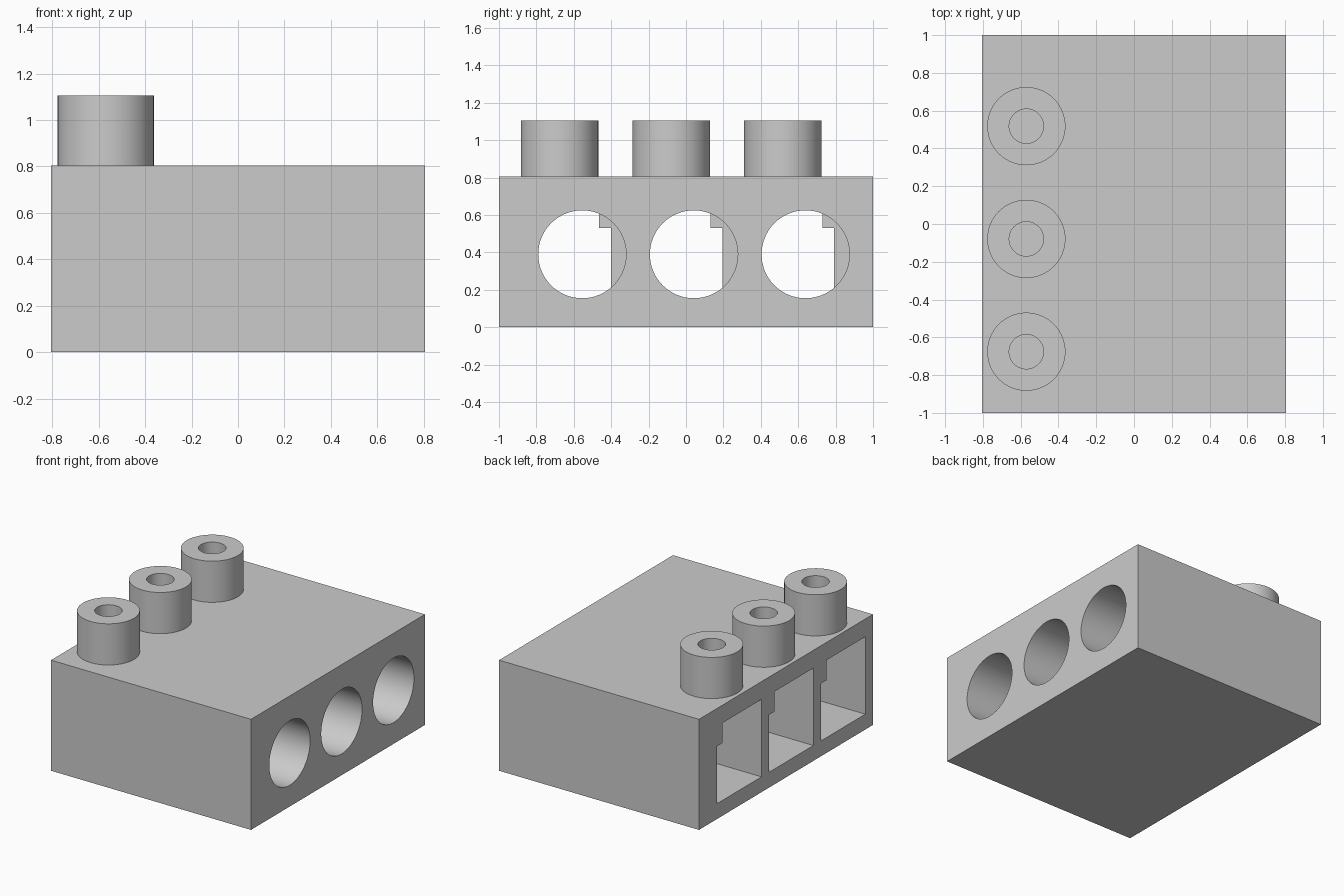
import bpy
import math
from mathutils import Matrix, Vector

cube = bpy.data.objects.get("Cube")
if cube:
    bpy.data.objects.remove(cube, do_unlink=True)

PITCH = 0.597            # spacing of the three terminals
HEIGHT = 0.805
STUD_X, STUD_R, STUD_TOP = -0.57, 0.207, 1.105
JOIN_X = 0.4             # depth where round entry meets square chamber

grey = bpy.data.materials.new("light_grey")
grey.use_nodes = True
grey.diffuse_color = (0.6, 0.6, 0.6, 1)
grey.node_tree.nodes["Principled BSDF"].inputs["Base Color"].default_value = (0.6, 0.6, 0.6, 1)


def box(name, low, high):
    low, high = Vector(low), Vector(high)
    bpy.ops.mesh.primitive_cube_add(size=1)
    ob = bpy.context.object
    ob.name = name
    ob.data.transform(Matrix.Translation((low + high) / 2) @ Matrix.Diagonal((*(high - low), 1)))
    ob.data.materials.append(grey)
    return ob


def cylinder(name, radius, start, end, sides=64):
    start, end = Vector(start), Vector(end)
    axis = end - start
    bpy.ops.mesh.primitive_cylinder_add(vertices=sides, radius=radius, depth=axis.length)
    ob = bpy.context.object
    ob.name = name
    turn = axis.to_track_quat('Z', 'Y').to_matrix().to_4x4()
    ob.data.transform(Matrix.Translation((start + end) / 2) @ turn)
    ob.data.materials.append(grey)
    return ob


def combine(target, other, operation):
    other.hide_render = True
    mod = target.modifiers.new(operation.lower(), 'BOOLEAN')
    mod.operation = operation
    mod.solver = 'EXACT'
    mod.object = other
    bpy.context.view_layer.objects.active = target
    bpy.ops.object.modifier_apply(modifier=mod.name)
    bpy.data.objects.remove(other, do_unlink=True)


# Main block
body = box("terminal_block", (-0.805, -1, 0), (0.805, 1, HEIGHT))

for i in (-1, 0, 1):
    y = i * PITCH
    stud_y = y - 0.079
    # Screw collar on top
    combine(body, cylinder("collar", STUD_R, (STUD_X, stud_y, 0.74),
                           (STUD_X, stud_y, STUD_TOP)), 'UNION')
    # Stepped chamber: full width below, narrower near the ceiling
    chamber = box("chamber", (-1, y - 0.315, 0.112), (JOIN_X, y + 0.195, 0.53))
    upper = box("chamber_upper", (-1, y - 0.315, 0.4), (JOIN_X, y + 0.132, 0.675))
    combine(chamber, upper, 'UNION')
    combine(body, chamber, 'DIFFERENCE')
    # Round entry from the other side
    combine(body, cylinder("entry", 0.235, (JOIN_X - 0.02, y + 0.042, 0.39),
                           (1, y + 0.042, 0.39)), 'DIFFERENCE')
    # Screw hole down into the chamber
    combine(body, cylinder("screw_hole", 0.091, (STUD_X, stud_y, 0.6),
                           (STUD_X, stud_y, 1.3), 48), 'DIFFERENCE')

# Smooth round walls, crisp edges
bpy.ops.object.select_all(action='DESELECT')
body.select_set(True)
bpy.context.view_layer.objects.active = body
bpy.ops.object.shade_smooth_by_angle(angle=math.radians(30))
